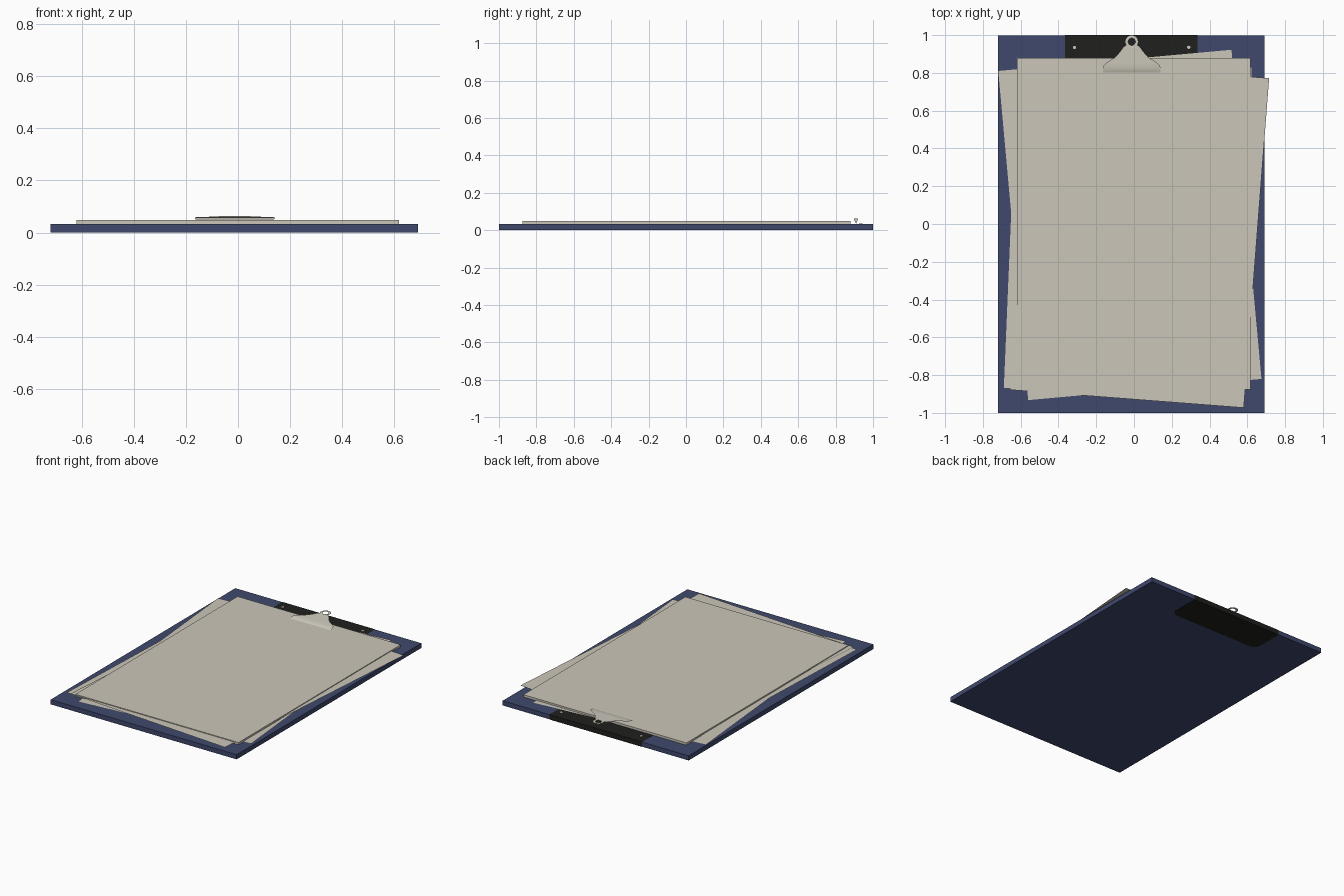
import bpy, bmesh, math
from mathutils import Matrix, Vector

if "Cube" in bpy.data.objects:
    bpy.data.objects.remove(bpy.data.objects["Cube"])


def mat(name, rgb):
    m = bpy.data.materials.new(name)
    m.diffuse_color = (*rgb, 1)
    m.use_nodes = True
    m.node_tree.nodes["Principled BSDF"].inputs["Base Color"].default_value = m.diffuse_color
    return m


BLUE = mat("navy_board", (0.050, 0.066, 0.152))
BLACK = mat("black_plate", (0.014, 0.014, 0.013))
PAPER = mat("paper", (0.60, 0.565, 0.485))
METAL = mat("clip_metal", (0.62, 0.59, 0.51))


def finish(name, bm, m, smooth=False):
    me = bpy.data.meshes.new(name)
    bm.to_mesh(me)
    bm.free()
    me.materials.append(m)
    if smooth:
        for p in me.polygons:
            p.use_smooth = True
    ob = bpy.data.objects.new(name, me)
    bpy.context.collection.objects.link(ob)
    return ob


def prism(name, outline, z0, z1, m):
    """Extrude a counter-clockwise xy outline from z0 to z1."""
    bm = bmesh.new()
    f = bm.faces.new([bm.verts.new((x, y, z0)) for x, y in outline])
    r = bmesh.ops.extrude_face_region(bm, geom=[f])
    top = [v for v in r["geom"] if isinstance(v, bmesh.types.BMVert)]
    bmesh.ops.translate(bm, verts=top, vec=(0, 0, z1 - z0))
    bmesh.ops.recalc_face_normals(bm, faces=bm.faces)
    return finish(name, bm, m)


def rect(x0, x1, y0, y1):
    return [(x0, y0), (x1, y0), (x1, y1), (x0, y1)]


# board
prism("board", rect(-0.72, 0.69, -1, 0.999), 0.001, 0.033, BLUE)

# black plate wrapped over the back edge, front corners rounded
px0, px1, py, r = -0.365, 0.335, 0.77, 0.05
plate = [(px1, 1.0), (px0, 1.0)]
for cx, a0 in ((px0 + r, 180), (px1 - r, 270)):
    for i in range(7):
        a = math.radians(a0 + 15 * i)
        plate.append((cx + r * math.cos(a), py + r + r * math.sin(a)))
prism("back_plate", plate, 0.0, 0.034, BLACK)

# main stack of paper
prism("paper_stack", rect(-0.62, 0.617, -0.875, 0.88), 0.0335, 0.049, PAPER)

# loose rotated sheets, thin as single faces
for name, cx, cy, z, deg in (("loose_sheet_low", -0.022, -0.005, 0.037, 5.2),
                             ("loose_sheet_middle", -0.033, -0.02, 0.040, -2.4),
                             ("loose_sheet_high", 0.03, -0.053, 0.044, -4.4)):
    bm = bmesh.new()
    bm.faces.new([bm.verts.new((x, y, 0)) for x, y in rect(-0.62, 0.62, -0.875, 0.875)])
    bm.transform(Matrix.Translation((cx, cy, z)) @ Matrix.Rotation(math.radians(deg), 4, 'Z'))
    finish(name, bm, PAPER)

# clip: thin bent sheet given as (y, half width, z)
CX = -0.012
stations = [(0.802, 0.150, 0.050), (0.812, 0.153, 0.054), (0.825, 0.153, 0.057),
            (0.840, 0.148, 0.059), (0.855, 0.132, 0.060), (0.868, 0.112, 0.0605),
            (0.880, 0.092, 0.061), (0.900, 0.072, 0.062), (0.920, 0.056, 0.063),
            (0.935, 0.046, 0.064), (0.946, 0.034, 0.0645)]
bm = bmesh.new()
rows = [[bm.verts.new((CX + w * s, y, z)) for s in (-1, -0.5, 0, 0.5, 1)]
        for y, w, z in stations]
for a, b in zip(rows, rows[1:]):
    for i in range(4):
        bm.faces.new((a[i], a[i + 1], b[i + 1], b[i]))
finish("clip_body", bm, METAL, True)

# clip hanging loop
bm = bmesh.new()
n = 28
rings = [[bm.verts.new((CX + q * math.cos(2 * math.pi * i / n),
                        0.965 + q * math.sin(2 * math.pi * i / n), 0.066))
          for i in range(n)] for q in (0.019, 0.035)]
for i in range(n):
    j = (i + 1) % n
    bm.faces.new((rings[0][i], rings[1][i], rings[1][j], rings[0][j]))
finish("clip_loop", bm, METAL)

# side tabs that hold the clip to the plate
for side, s in (("left", -1), ("right", 1)):
    bm = bmesh.new()
    x = CX + 0.06 * s
    bm.faces.new([bm.verts.new((x, y, z)) for y, z in
                  ((0.897, 0.0615), (0.909, 0.034), (0.921, 0.0625))])
    finish("clip_tab_" + side, bm, METAL)

# rivets
for side, x in (("left", -0.315), ("right", 0.290)):
    ring = [(x + 0.009 * math.cos(i * math.pi / 6), 0.935 + 0.009 * math.sin(i * math.pi / 6))
            for i in range(12)]
    prism("rivet_" + side, ring, 0.033, 0.037, METAL)
